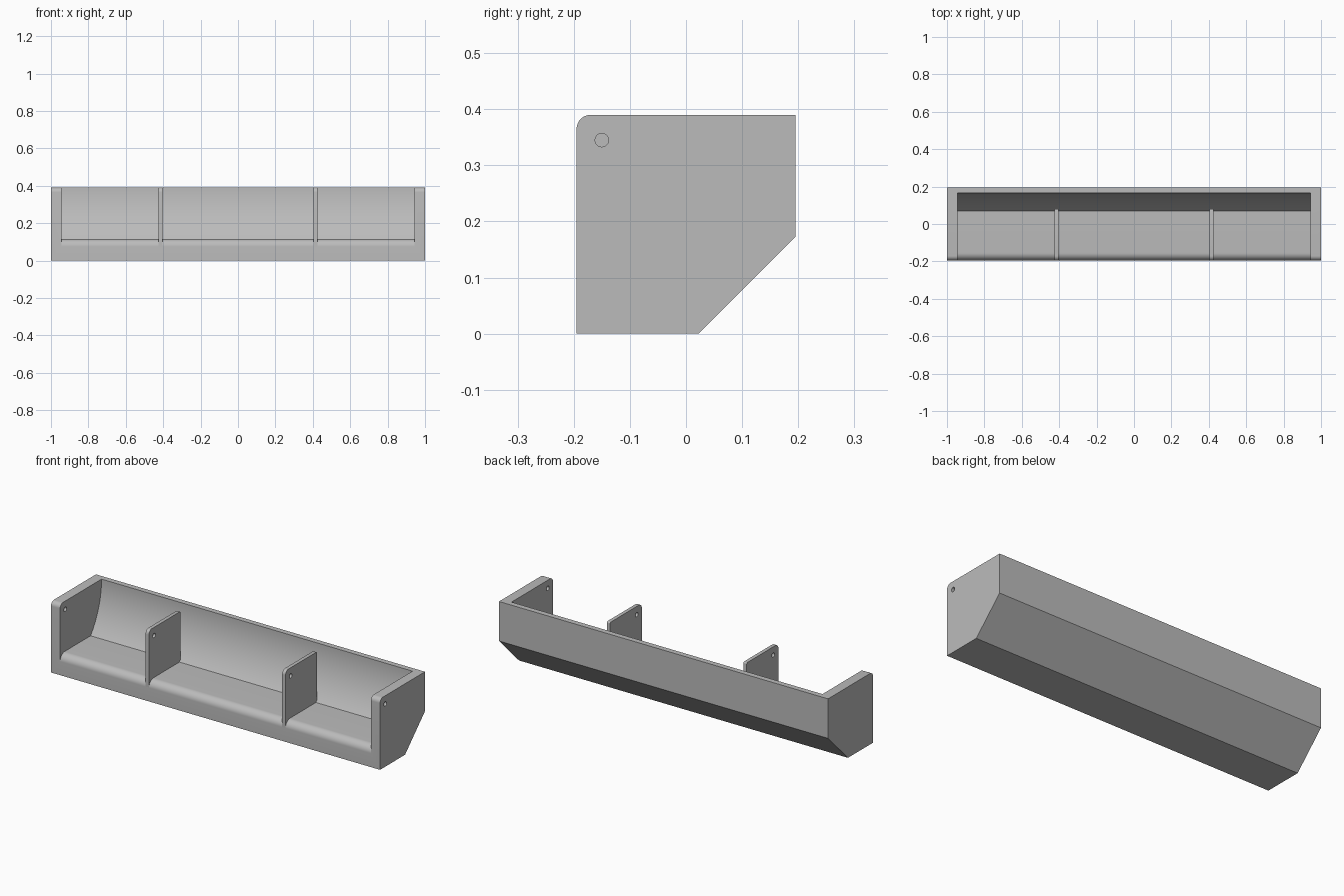
import bpy, bmesh, math

if "Cube" in bpy.data.objects:
    bpy.data.objects.remove(bpy.data.objects["Cube"])

H, F, B = 0.39, -0.195, 0.195      # height, front and back planes
INNER = 0.945                      # half length of the cavity
HOLE_Y, HOLE_Z, HOLE_R = -0.15, 0.345, 0.012

grey = bpy.data.materials.new("plain grey")
grey.diffuse_color = (0.5, 0.5, 0.5, 1)
grey.use_nodes = True
grey.node_tree.nodes["Principled BSDF"].inputs["Base Color"].default_value = grey.diffuse_color


def arc(cy, cz, r, a0, a1, n=12):
    """Points (y, z) on an arc, angles in degrees."""
    angles = [math.radians(a0 + (a1 - a0) * i / n) for i in range(n + 1)]
    return [(cy + r * math.cos(a), cz + r * math.sin(a)) for a in angles]


def prism(name, profile, x0, x1):
    """Extrude a closed (y, z) profile along x."""
    bm = bmesh.new()
    face = bm.faces.new([bm.verts.new((x0, y, z)) for y, z in profile])
    side = bmesh.ops.extrude_face_region(bm, geom=[face])["geom"]
    bmesh.ops.translate(bm, vec=(x1 - x0, 0, 0),
                        verts=[v for v in side if isinstance(v, bmesh.types.BMVert)])
    bmesh.ops.recalc_face_normals(bm, faces=bm.faces)
    mesh = bpy.data.meshes.new(name)
    bm.to_mesh(mesh)
    bm.free()
    mesh.materials.append(grey)
    obj = bpy.data.objects.new(name, mesh)
    bpy.context.collection.objects.link(obj)
    return obj


def cut(obj, cutter):
    """Subtract the cutter from the object and apply."""
    bpy.context.view_layer.objects.active = obj
    mod = obj.modifiers.new("cut", 'BOOLEAN')
    mod.operation, mod.solver, mod.object = 'DIFFERENCE', 'EXACT', cutter
    bpy.ops.object.modifier_apply(modifier=mod.name)


# Rounded front top corner shared by the end panels and dividers
front_corner = arc(F + 0.025, H - 0.025, 0.025, 180, 90, 8)

# Tray body with chamfered lower back
tray = prism("tray", [(F, 0)] + front_corner + [(B, H), (B, 0.173), (0.022, 0)], -1, 1)

# Cavity: rounded front lip, flat floor, curved back wall
wall_r = 0.445
wall_end = -math.degrees(math.asin((H - 0.115) / wall_r))
cavity = prism("cavity_cutter",
               [(-0.3, 0.075)] + arc(F + 0.04, 0.075, 0.04, 180, 90)
               + arc(0.165 - wall_r, H, wall_r, wall_end, 0, 20)
               + [(0.165, 0.5), (-0.3, 0.5)], -INNER, INNER)
cut(tray, cavity)

# Thin dividers, set slightly into the floor
dividers = []
for side, x in (("left", -0.415), ("right", 0.415)):
    profile = ([(F + 0.03, 0.075), (F, 0.076)] + front_corner
               + arc(0.072, H - 0.008, 0.008, 90, 0, 4) + [(0.08, 0.1)])
    dividers.append(prism(side + "_divider", profile, x - 0.01, x + 0.01))

# Rod hole: open on the right, blind in the left panel
rod = prism("rod_hole_cutter", arc(HOLE_Y, HOLE_Z, HOLE_R, 0, 345, 23), -0.985, 1.1)
for obj in [tray] + dividers:
    cut(obj, rod)
for cutter in (cavity, rod):
    bpy.data.objects.remove(cutter)

# Smooth the curves, keep the corners sharp
for obj in [tray] + dividers:
    bpy.ops.object.select_all(action='DESELECT')
    obj.select_set(True)
    bpy.context.view_layer.objects.active = obj
    bpy.ops.object.shade_smooth_by_angle(angle=math.radians(30))
